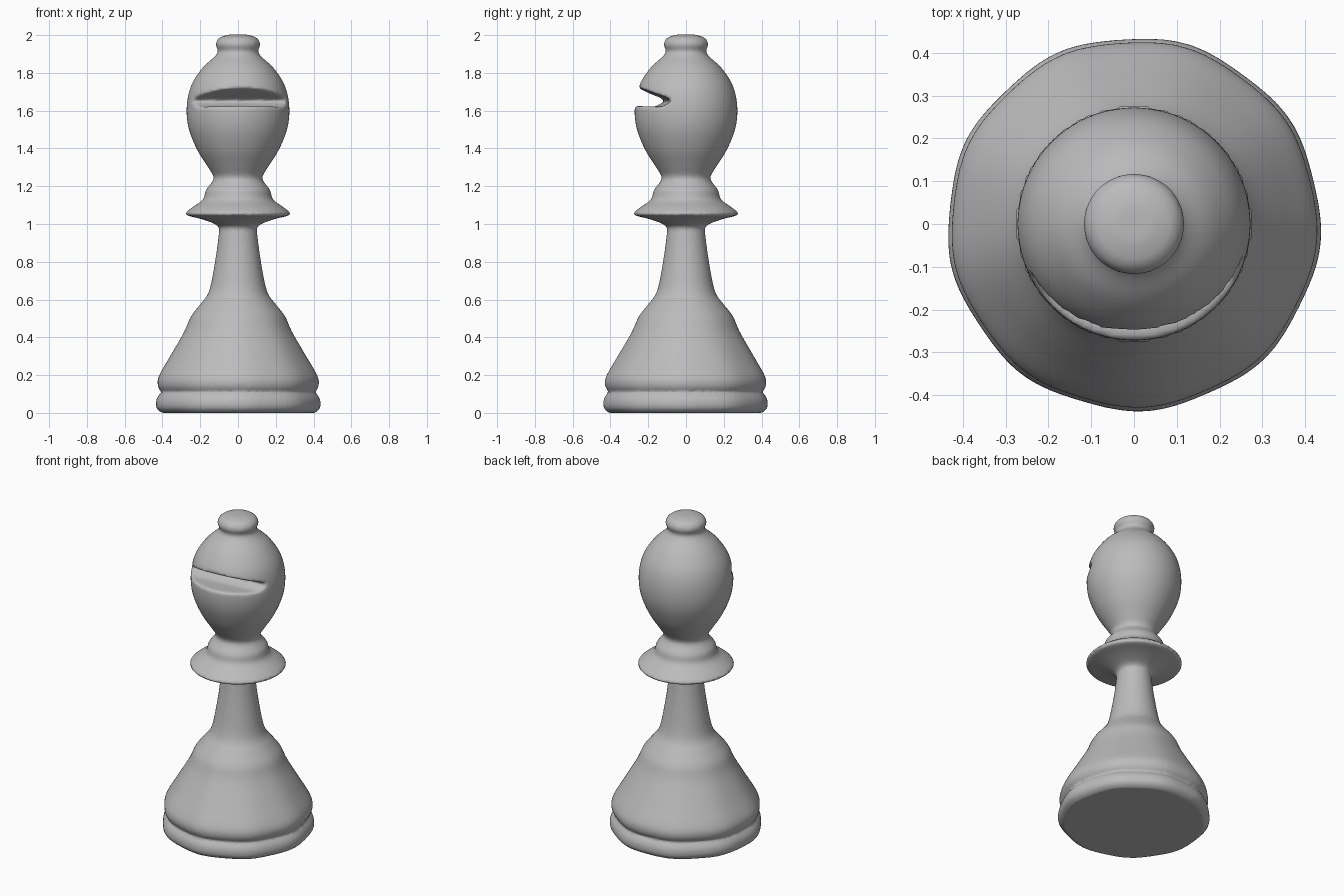
import bpy, bmesh, math
from mathutils import Vector, Matrix

cube = bpy.data.objects.get("Cube")
if cube:
    bpy.data.objects.remove(cube, do_unlink=True)

SIDES = 80
STEPS = 4


def material(name, colour):
    mat = bpy.data.materials.new(name)
    mat.use_nodes = True
    mat.diffuse_color = colour
    node = next(n for n in mat.node_tree.nodes if n.type == 'BSDF_PRINCIPLED')
    node.inputs["Base Color"].default_value = colour
    return mat


def make_object(name, bm):
    bmesh.ops.recalc_face_normals(bm, faces=bm.faces)
    mesh = bpy.data.meshes.new(name)
    bm.to_mesh(mesh)
    bm.free()
    obj = bpy.data.objects.new(name, mesh)
    bpy.context.collection.objects.link(obj)
    return obj


def smooth_path(points):
    """Catmull-Rom curve through the profile points."""
    pts = [Vector(p) for p in points]
    pts = [pts[0]] + pts + [pts[-1]]
    path = []
    for a, b, c, d in zip(pts, pts[1:], pts[2:], pts[3:]):
        for i in range(STEPS):
            t = i / STEPS
            path.append(b + (c - a) * t / 2 + (a * 2 - b * 5 + c * 4 - d) * t**2 / 2
                        + (b * 3 - a - c * 3 + d) * t**3 / 2)
    return path + [pts[-1]]


def turned(name, profile):
    """Closed turned solid, with a slight hand-carved waviness on the foot."""
    bm = bmesh.new()
    rings = []
    for r, z in smooth_path(profile):
        wave = 0.009 * max(0, 1 - z / 0.7)
        ring = []
        for i in range(SIDES):
            a = math.tau * i / SIDES
            s = r * (1 + wave * math.cos(9 * a + 1))
            ring.append(bm.verts.new((s * math.cos(a), s * math.sin(a), z)))
        rings.append(ring)
    for low, high in zip(rings, rings[1:]):
        for i in range(SIDES):
            j = (i + 1) % SIDES
            bm.faces.new((low[i], low[j], high[j], high[i]))
    bm.faces.new(rings[0])
    bm.faces.new(rings[-1])
    return make_object(name, bm)


# Whole turned body: foot, skirt, stem, collar, head and finial
piece = turned("bishop_body", [
    (0.405, 0.0), (0.432, 0.025), (0.434, 0.065), (0.42, 0.095), (0.404, 0.112),
    (0.423, 0.135), (0.422, 0.19), (0.36, 0.3), (0.285, 0.43), (0.25, 0.51),
    (0.2, 0.575), (0.155, 0.64), (0.125, 0.78), (0.103, 0.94), (0.107, 0.99),
    (0.19, 1.025), (0.27, 1.045), (0.275, 1.06), (0.24, 1.09), (0.185, 1.13),
    (0.17, 1.18), (0.135, 1.225), (0.131, 1.255), (0.165, 1.31), (0.215, 1.39),
    (0.257, 1.49), (0.272, 1.58), (0.266, 1.67), (0.24, 1.75), (0.185, 1.83),
    (0.125, 1.885), (0.105, 1.915), (0.119, 1.95), (0.1, 1.985), (0.05, 2.002),
    (0.01, 2.003)])

# Wedge that cuts the slanting mouth across the front of the head
bm = bmesh.new()
wedge = [(-0.4, 1.63), (-0.15, 1.62), (-0.08, 1.655), (-0.17, 1.687),
         (-0.25, 1.72), (-0.4, 1.78)]
ends = [[bm.verts.new((x, y, z)) for y, z in wedge] for x in (-0.4, 0.4)]
bm.faces.new(ends[0])
bm.faces.new(ends[1])
for i in range(len(wedge)):
    j = (i + 1) % len(wedge)
    bm.faces.new((ends[0][i], ends[0][j], ends[1][j], ends[1][i]))
bmesh.ops.transform(bm, matrix=Matrix.Rotation(math.radians(5), 4, 'Z'), verts=bm.verts)
cutter = make_object("mouth_cutter", bm)
cutter.hide_render = True
cutter.hide_viewport = True
cutter.display_type = 'WIRE'

# Cut, then soften every edge as if worn
cut = piece.modifiers.new("mouth", 'BOOLEAN')
cut.operation = 'DIFFERENCE'
cut.solver = 'EXACT'
cut.object = cutter
remesh = piece.modifiers.new("remesh", 'REMESH')
remesh.mode = 'VOXEL'
remesh.voxel_size = 0.011
remesh.use_smooth_shade = True
soften = piece.modifiers.new("soften", 'SMOOTH')
soften.factor = 0.5
soften.iterations = 4

piece.data.materials.append(material("plain grey", (0.5, 0.5, 0.5, 1)))
for poly in piece.data.polygons:
    poly.use_smooth = True
